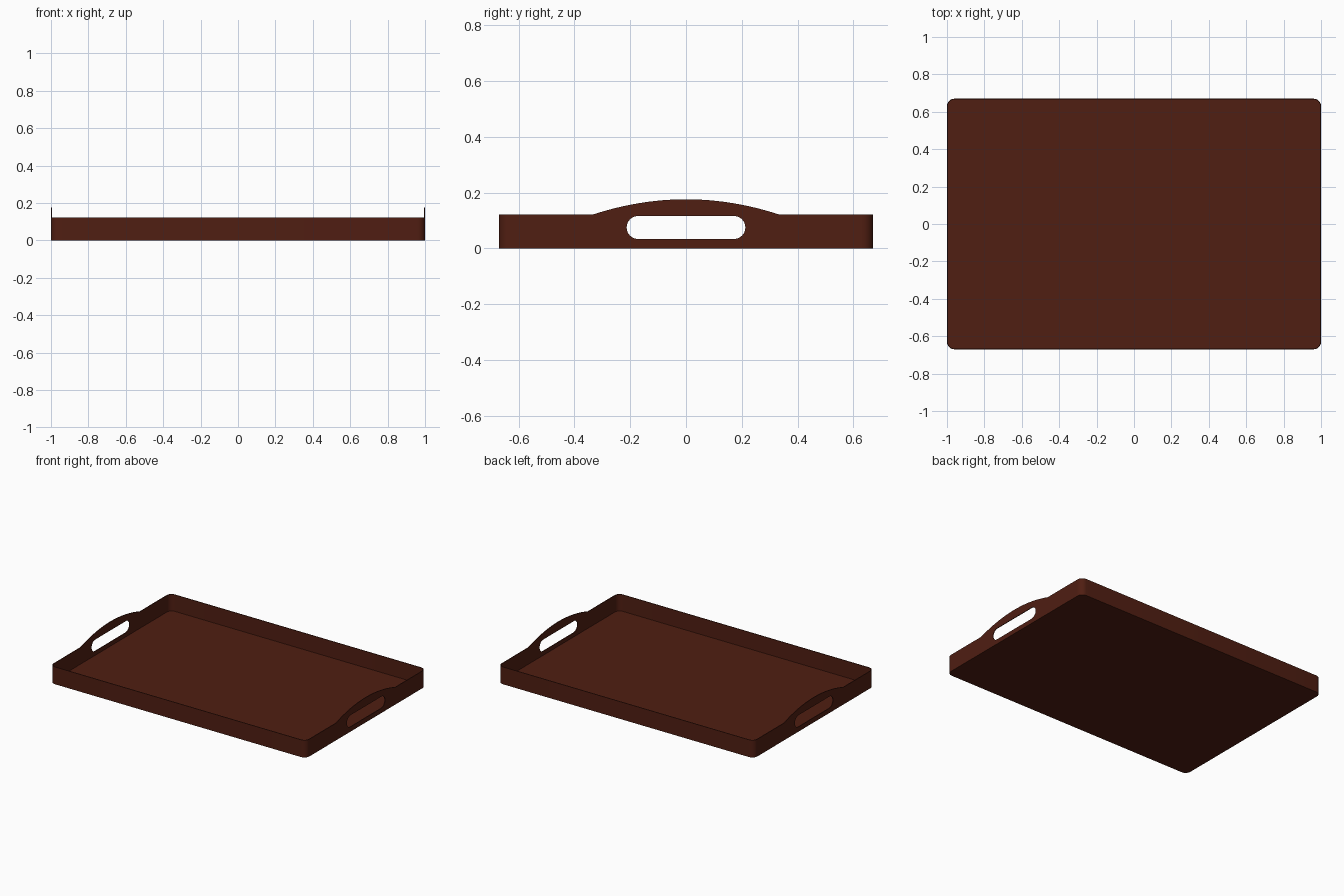
import bpy, bmesh, math

if "Cube" in bpy.data.objects:
    bpy.data.objects.remove(bpy.data.objects["Cube"])

HX, HY, R = 1.0, 0.67, 0.04      # half length, half width, corner radius
H, PEAK = 0.122, 0.176           # wall height, handle height
T = 0.005                        # sheet thickness

wood = bpy.data.materials.new("dark_wood")
wood.diffuse_color = (0.08, 0.013, 0.006, 1)
wood.use_nodes = True
wood.node_tree.nodes["Principled BSDF"].inputs["Base Color"].default_value = wood.diffuse_color


def arc(cx, cy, r, a0, a1, n=8):
    return [(cx + r * math.cos(math.radians(a0 + (a1 - a0) * i / n)),
             cy + r * math.sin(math.radians(a0 + (a1 - a0) * i / n))) for i in range(n + 1)]


def rounded_rect(hx, hy, r, cy=0):
    return (arc(hx - r, cy + hy - r, r, 0, 90) + arc(r - hx, cy + hy - r, r, 90, 180)
            + arc(r - hx, cy - hy + r, r, 180, 270) + arc(hx - r, cy - hy + r, r, 270, 360))


def finish(name, bm):
    bmesh.ops.remove_doubles(bm, verts=bm.verts, dist=1e-5)
    bmesh.ops.recalc_face_normals(bm, faces=bm.faces)
    me = bpy.data.meshes.new(name)
    bm.to_mesh(me)
    bm.free()
    me.materials.append(wood)
    ob = bpy.data.objects.new(name, me)
    bpy.context.collection.objects.link(ob)
    bpy.ops.object.select_all(action='DESELECT')
    ob.select_set(True)
    bpy.context.view_layer.objects.active = ob
    bpy.ops.object.shade_smooth_by_angle(angle=math.radians(30))
    return ob


def prism(name, loops, depth, place):
    """Fill 2D loops (inner loops become holes) and extrude by depth."""
    bm = bmesh.new()
    for pts in loops:
        vs = [bm.verts.new(place(u, v, 0)) for u, v in pts]
        for i in range(len(vs)):
            bm.edges.new((vs[i - 1], vs[i]))
    bmesh.ops.remove_doubles(bm, verts=bm.verts, dist=1e-5)
    bmesh.ops.triangle_fill(bm, edges=bm.edges[:], use_beauty=True, use_dissolve=False)
    ret = bmesh.ops.extrude_face_region(bm, geom=bm.faces[:], use_keep_orig=True)
    shift = place(0, 0, depth)[0] - place(0, 0, 0)[0], 0, place(0, 0, depth)[2] - place(0, 0, 0)[2]
    bmesh.ops.translate(bm, vec=shift,
                        verts=[g for g in ret["geom"] if isinstance(g, bmesh.types.BMVert)])
    return finish(name, bm)


# Floor panel
prism("tray_floor", [rounded_rect(HX, HY, R)], T, lambda u, v, d: (u, v, d))

# End walls: arched handle top with a rounded slot
we = HY - R
half = 0.332
top = [(half * (1 - i / 12), H + (PEAK - H) * (1 - (1 - i / 12) ** 2)) for i in range(25)]
outline = [(-we, 0), (we, 0), (we, H)] + top + [(-we, H)]
slot = rounded_rect(0.2125, 0.041, 0.0405, cy=0.075)
for side, s in (("left", -1), ("right", 1)):
    prism(side + "_handle_wall", [outline, slot], T,
          lambda u, v, d, s=s: (s * (HX - d), u, v))

# Long walls, each with its two rounded corners
for side, s in (("front", -1), ("back", 1)):
    outer = arc(HX - R, HY - R, R, 0, 90) + arc(R - HX, HY - R, R, 90, 180)
    inner = arc(HX - R, HY - R, R - T, 0, 90) + arc(R - HX, HY - R, R - T, 90, 180)
    bm = bmesh.new()
    rows = [[bm.verts.new((x, s * y, z)) for x, y in pts]
            for pts, z in ((outer, 0), (outer, H), (inner, H), (inner, 0))]
    for k in range(4):
        a, b = rows[k], rows[(k + 1) % 4]
        for i in range(len(a) - 1):
            bm.faces.new((a[i], a[i + 1], b[i + 1], b[i]))
    finish(side + "_long_wall", bm)
